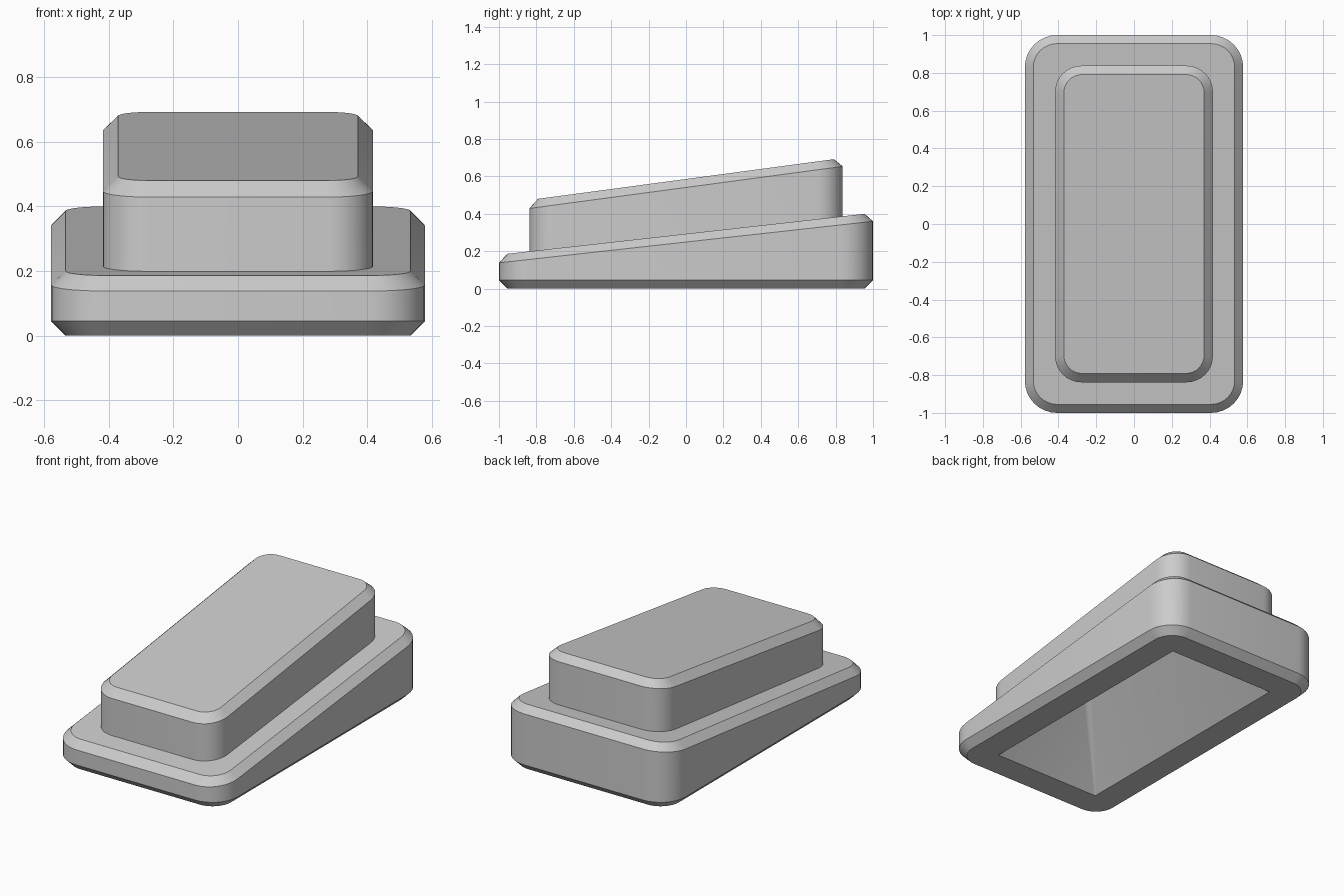
import bpy
import bmesh
from math import sin, cos, pi

cube = bpy.data.objects.get("Cube")
if cube:
    bpy.data.objects.remove(cube, do_unlink=True)

grey = bpy.data.materials.new("light_grey")
grey.use_nodes = True
grey.diffuse_color = (0.6, 0.6, 0.6, 1)
grey.node_tree.nodes["Principled BSDF"].inputs["Base Color"].default_value = (0.6, 0.6, 0.6, 1)

STEPS = 8  # segments per rounded corner


def ring(bm, half_x, half_y, radius, height, slope=0.0):
    """Rounded rectangle lying on the plane z = height + slope * y."""
    verts = []
    for quarter, (sx, sy) in enumerate([(1, 1), (-1, 1), (-1, -1), (1, -1)]):
        for i in range(STEPS + 1):
            a = (quarter + i / STEPS) * pi / 2
            x = sx * (half_x - radius) + radius * cos(a)
            y = sy * (half_y - radius) + radius * sin(a)
            verts.append(bm.verts.new((x, y, height + slope * y)))
    return verts


def skin(name, sections):
    """Bridge the sections in order and close the last one."""
    bm = bmesh.new()
    rings = [ring(bm, *s) for s in sections]
    for low, high in zip(rings, rings[1:]):
        n = len(low)
        for i in range(n):
            j = (i + 1) % n
            bm.faces.new((low[i], low[j], high[j], high[i]))
    bm.faces.new(rings[-1])
    mesh = bpy.data.meshes.new(name)
    bm.to_mesh(mesh)
    bm.free()
    mesh.materials.append(grey)
    obj = bpy.data.objects.new(name, mesh)
    bpy.context.collection.objects.link(obj)
    bpy.ops.object.select_all(action="DESELECT")
    obj.select_set(True)
    bpy.context.view_layer.objects.active = obj
    bpy.ops.object.shade_smooth_by_angle(angle=pi / 6)
    return obj


foot = (0.418, 0.838, 0.14, 0.293, 0.112)    # where the upper block meets the base
opening = (0.367, 0.787, 0.008, 0.0)         # hole in the underside

# Wedge base with chamfered rims, from the upper block round to the hollow
base = skin("wedge_base", [
    foot,
    (0.533, 0.955, 0.125, 0.293, 0.112),
    (0.578, 1.0, 0.17, 0.249, 0.111),
    (0.578, 1.0, 0.17, 0.045),
    (0.533, 0.955, 0.125, 0.0),
    opening,
    (0.035, 0.455, 0.033, 0.395),            # steep hollow rising to a narrow crest
])
base.data.flip_normals()

# Upper block, more steeply tilted, with a chamfered top
skin("upper_block", [
    foot,
    (0.418, 0.838, 0.14, 0.541, 0.134),
    (0.371, 0.791, 0.095, 0.586, 0.134),
])
